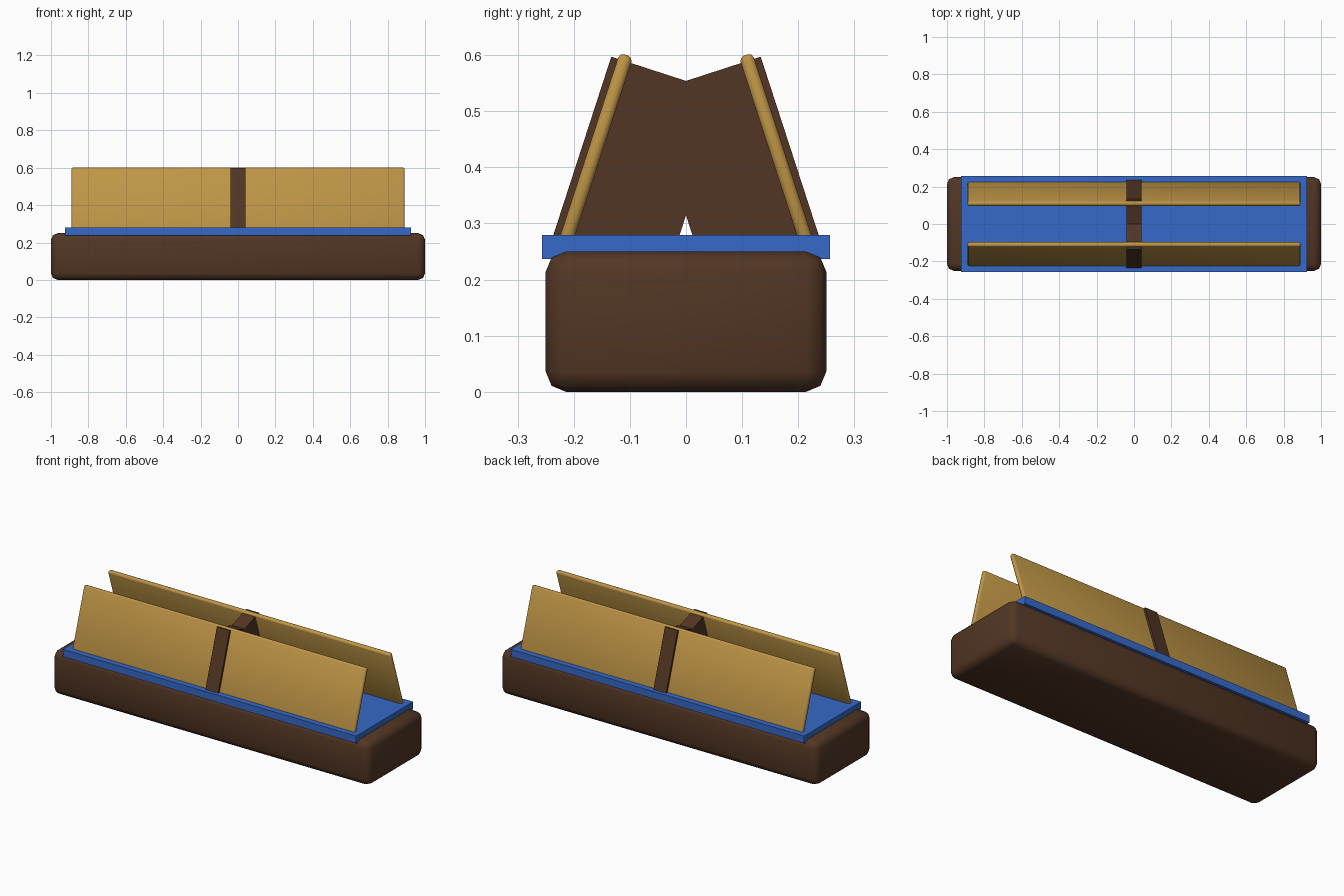
import bpy
from math import radians

cube = bpy.data.objects.get("Cube")
if cube:
    bpy.data.objects.remove(cube, do_unlink=True)


def material(name, colour):
    m = bpy.data.materials.new(name)
    m.use_nodes = True
    m.diffuse_color = colour
    m.node_tree.nodes["Principled BSDF"].inputs["Base Color"].default_value = colour
    return m


brown = material("dark brown", (0.085, 0.037, 0.018, 1))
blue = material("blue", (0.037, 0.144, 0.578, 1))
gold = material("golden wood", (0.515, 0.30, 0.061, 1))


def box(name, size, centre, mat, tilt=0, bevel=0, segments=2):
    """Box of a given size, tilted about x, with optional rounded edges."""
    bpy.ops.mesh.primitive_cube_add(size=1, location=centre)
    o = bpy.context.object
    o.name = name
    o.scale = size
    bpy.ops.object.transform_apply(location=False, rotation=False, scale=True)
    o.rotation_euler.x = radians(tilt)
    o.data.materials.append(mat)
    if bevel:
        mod = o.modifiers.new("rounded edges", "BEVEL")
        mod.width = bevel
        mod.segments = segments
        mod.limit_method = "NONE"
        bpy.ops.object.modifier_apply(modifier=mod.name)
        bpy.ops.object.shade_smooth_by_angle(angle=radians(50))
    return o


# Rounded base and the flat tray on top of it
box("base", (2, 0.5, 0.25), (0, 0, 0.125), brown, bevel=0.036)
box("tray", (1.85, 0.514, 0.042), (0, 0, 0.258), blue)

# Leaning boards with the wide crossing supports that hold them
for side, label in ((-1, "front"), (1, "back")):
    box(label + "_board", (1.78, 0.025, 0.36), (0, side * 0.162, 0.429),
        gold, tilt=side * 18, bevel=0.009)
    box(label + "_support", (0.08, 0.214, 0.36), (0, side * 0.087, 0.393),
        brown, tilt=side * 18)
